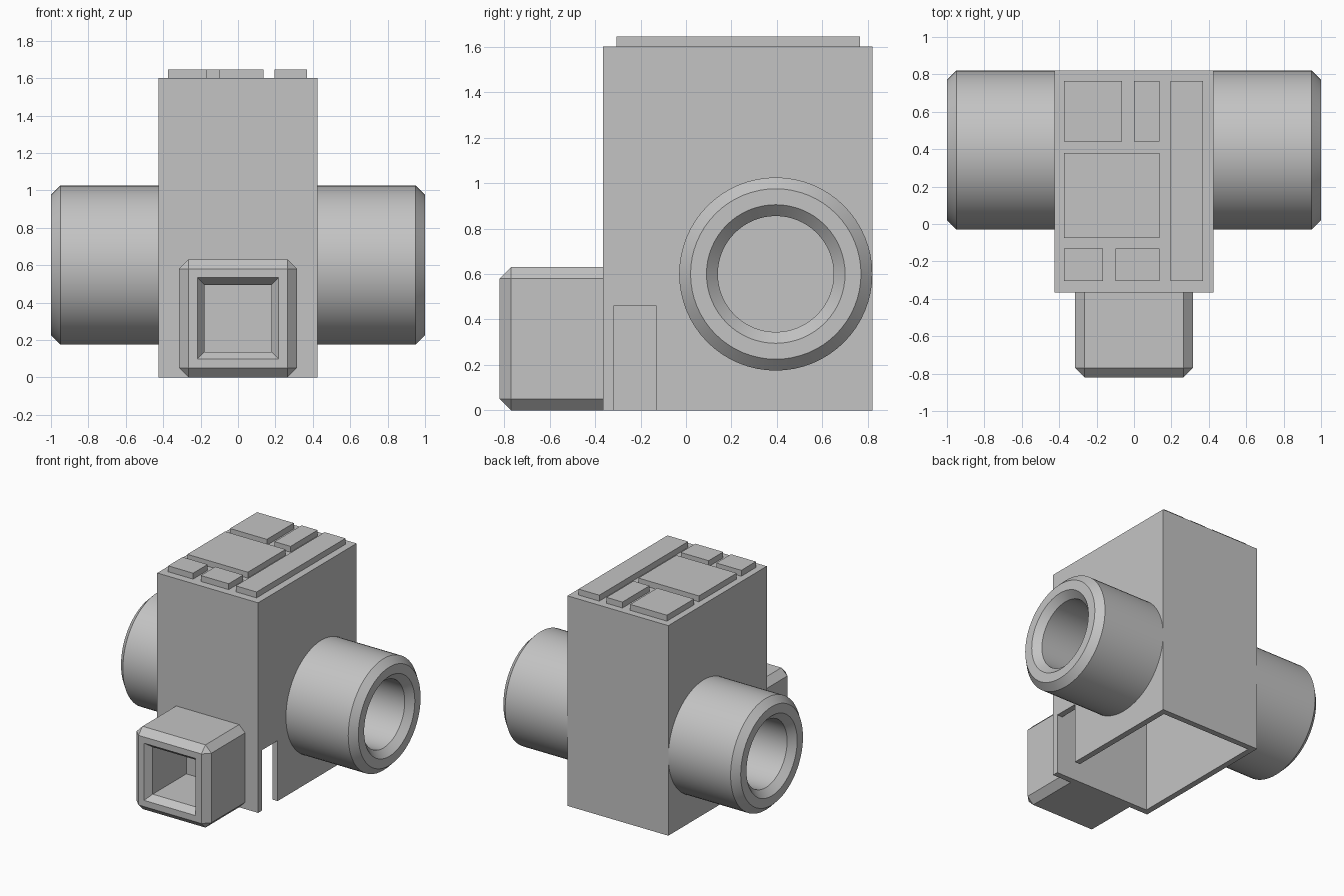
import bpy, bmesh, math
from mathutils import Vector, Matrix

default = bpy.data.objects.get("Cube")
if default:
    bpy.data.objects.remove(default, do_unlink=True)

grey = bpy.data.materials.new("plain grey")
grey.use_nodes = True
grey.diffuse_color = (0.55, 0.55, 0.55, 1)
grey.node_tree.nodes["Principled BSDF"].inputs["Base Color"].default_value = grey.diffuse_color


def box_mesh(low, high):
    bm = bmesh.new()
    low, high = Vector(low), Vector(high)
    bmesh.ops.create_cube(bm, size=1)
    bmesh.ops.scale(bm, vec=high - low, verts=bm.verts)
    bmesh.ops.translate(bm, vec=(low + high) / 2, verts=bm.verts)
    bm.normal_update()
    return bm


def finish(name, bm, recalc=False):
    if recalc:
        bmesh.ops.recalc_face_normals(bm, faces=bm.faces)
    mesh = bpy.data.meshes.new(name)
    bm.to_mesh(mesh)
    bm.free()
    mesh.materials.append(grey)
    ob = bpy.data.objects.new(name, mesh)
    bpy.context.collection.objects.link(ob)
    return ob


def activate(ob):
    bpy.ops.object.select_all(action="DESELECT")
    ob.select_set(True)
    bpy.context.view_layer.objects.active = ob


# Hollow housing, open underneath, with a slot in its left wall
WALL = 0.045
bm = box_mesh((-0.425, -0.365, 0), (0.425, 0.82, 1.6))
bmesh.ops.delete(bm, geom=[f for f in bm.faces if f.normal.z < -0.9], context="FACES_ONLY")
housing = finish("housing", bm)
shell = housing.modifiers.new("shell", "SOLIDIFY")
shell.thickness = WALL
shell.offset = -1
shell.use_even_offset = True
cutter = finish("slot_cutter", box_mesh((0.34, -0.319, -0.1), (0.5, -0.13, 0.46)))
cutter.hide_render = True
slot = housing.modifiers.new("slot", "BOOLEAN")
slot.operation = "DIFFERENCE"
slot.solver = "EXACT"
slot.object = cutter
activate(housing)
for modifier in ("shell", "slot"):
    bpy.ops.object.modifier_apply(modifier=modifier)
bpy.data.objects.remove(cutter, do_unlink=True)

# Round side sockets, turned from a chamfered profile
profile = [(0.425, 0.425), (0.95, 0.425), (1, 0.375), (1, 0.305), (0.95, 0.255), (0.425, 0.255)]
for name, side in (("left_socket", 1), ("right_socket", -1)):
    bm = bmesh.new()
    verts = [bm.verts.new((side * x, 0.395, 0.6 + r)) for x, r in profile]
    edges = [bm.edges.new(pair) for pair in zip(verts, verts[1:])]
    bmesh.ops.spin(bm, geom=verts + edges, cent=(0, 0.395, 0.6), axis=(1, 0, 0),
                   angle=math.tau, steps=64)
    bmesh.ops.remove_doubles(bm, verts=bm.verts, dist=0.0001)
    # Close the hidden back ring so normals face outward
    inner = [e for e in bm.edges if e.is_boundary]
    ring = bmesh.ops.bridge_loops(bm, edges=inner)["faces"]
    bmesh.ops.recalc_face_normals(bm, faces=bm.faces)
    bmesh.ops.delete(bm, geom=ring, context="FACES_ONLY")
    activate(finish(name, bm))
    bpy.ops.object.shade_smooth_by_angle(angle=math.radians(30))

# Square front socket with chamfered outside and bore
bm = box_mesh((-0.315, -0.82, 0), (0.315, -0.365, 0.63))
outer = [e for e in bm.edges if any(v.co.y < -0.5 for v in e.verts)]
bmesh.ops.bevel(bm, geom=outer, offset=0.05, segments=1, affect="EDGES")
bm.normal_update()
front = [f for f in bm.faces if f.normal.y < -0.99]
bmesh.ops.inset_individual(bm, faces=front, thickness=0.067, depth=0)
bmesh.ops.inset_individual(bm, faces=front, thickness=0.054, depth=-0.05)
floor = bmesh.ops.extrude_discrete_faces(bm, faces=front)["faces"]
for vert in {v for f in floor for v in f.verts}:
    vert.co.y = -0.365
bm.normal_update()
back = [f for f in bm.faces if f.normal.y > 0.99]
bmesh.ops.delete(bm, geom=list(set(floor + back)), context="FACES_ONLY")
finish("front_socket", bm)

# Raised panels on the roof: left, right, front, back
panels = {
    "back_right_panel": (-0.375, -0.065, 0.44, 0.765),
    "back_middle_panel": (0, 0.135, 0.44, 0.765),
    "long_left_panel": (0.195, 0.37, -0.305, 0.765),
    "large_middle_panel": (-0.375, 0.135, -0.075, 0.38),
    "front_right_panel": (-0.375, -0.165, -0.305, -0.13),
    "front_middle_panel": (-0.1, 0.135, -0.305, -0.13),
}
for name, (x0, x1, y0, y1) in panels.items():
    finish(name, box_mesh((x0, y0, 1.6), (x1, y1, 1.645)))
